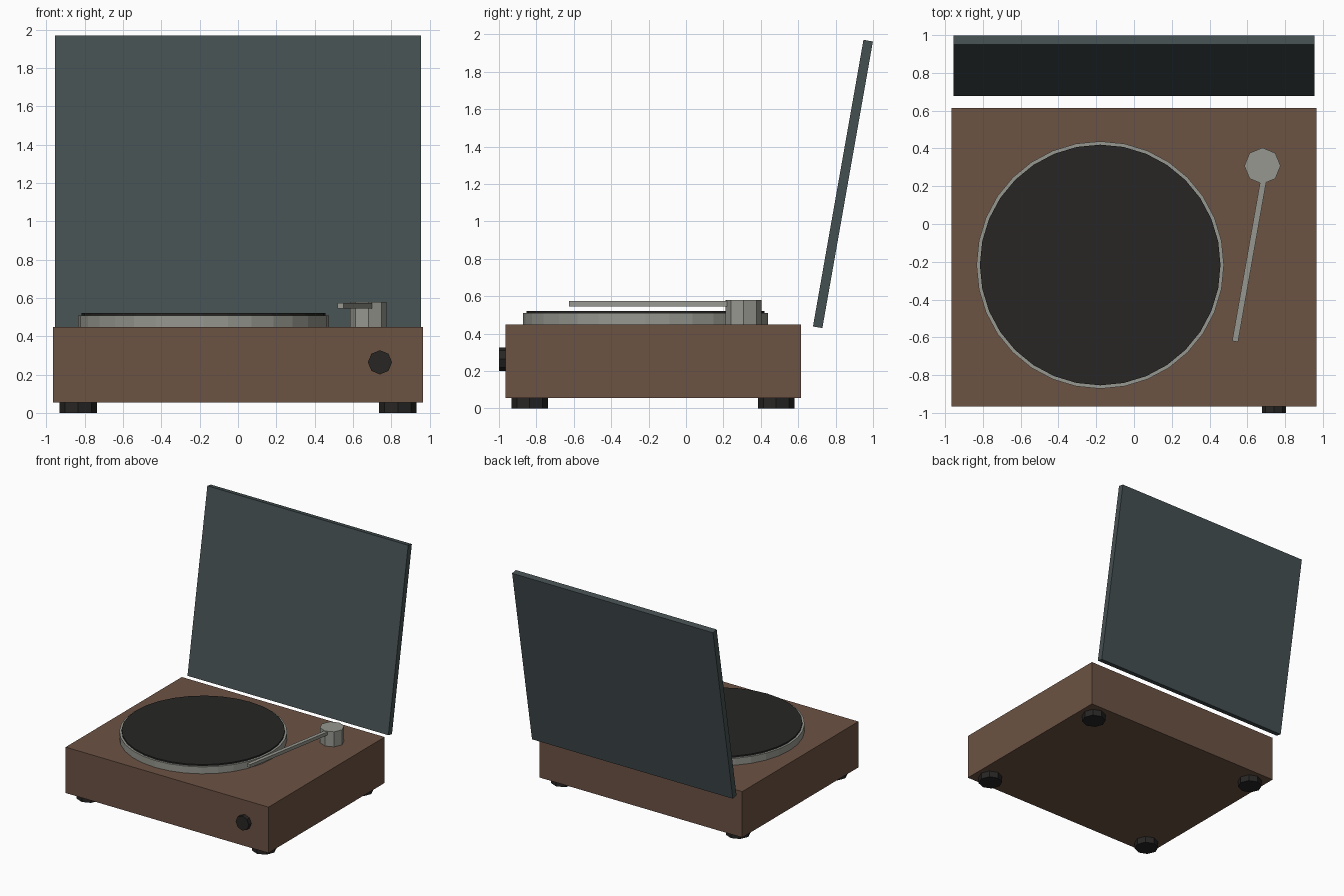
import bpy
from math import radians, sin, cos

if "Cube" in bpy.data.objects:
    bpy.data.objects.remove(bpy.data.objects["Cube"])


def material(name, rgb):
    m = bpy.data.materials.new(name)
    m.diffuse_color = (*rgb, 1)
    m.use_nodes = True
    m.node_tree.nodes["Principled BSDF"].inputs["Base Color"].default_value = m.diffuse_color
    return m


WOOD = material("wood", (0.15, 0.085, 0.057))
BLACK = material("black", (0.02, 0.019, 0.018))
METAL = material("metal", (0.31, 0.31, 0.28))
SMOKE = material("smoked_plastic", (0.06, 0.08, 0.083))


def finish(name, mat):
    o = bpy.context.object
    o.name = name
    o.data.materials.append(mat)
    return o


def box(name, centre, size, mat, rot=(0, 0, 0)):
    bpy.ops.mesh.primitive_cube_add(size=1, location=centre, rotation=rot)
    o = finish(name, mat)
    o.scale = size
    return o


def disc(name, centre, radius, height, sides, mat, rot=(0, 0, 0)):
    bpy.ops.mesh.primitive_cylinder_add(vertices=sides, radius=radius, depth=height,
                                        location=centre, rotation=rot)
    return finish(name, mat)


# Wooden plinth
box("plinth", (0, -0.175, 0.252), (1.932, 1.58, 0.395), WOOD)

# Four octagonal feet
for side, x in (("left", -0.834), ("right", 0.834)):
    for end, y in (("front", -0.836), ("back", 0.482)):
        disc(f"foot_{end}_{side}", (x, y, 0.0285), 0.097, 0.057, 8, BLACK)

# Platter with record
disc("platter", (-0.179, -0.217, 0.478), 0.655, 0.062, 32, METAL)
disc("record", (-0.179, -0.217, 0.514), 0.637, 0.014, 32, BLACK)

# Tonearm pivot and arm, swung 10 degrees
disc("tonearm_pivot", (0.68, 0.308, 0.513), 0.096, 0.132, 8, METAL)
swing, length = radians(10), 0.91
tip = (0.535, -0.622)
box("tonearm", (tip[0] + sin(swing) * length / 2, tip[1] + cos(swing) * length / 2, 0.56),
    (0.032, length, 0.028), METAL, (0, 0, -swing))

# Front knob
disc("knob", (0.741, -0.98, 0.264), 0.063, 0.04, 8, BLACK, (radians(90), 0, 0))

# Open dust cover, leaning back 10 degrees
box("dust_cover", (0, 0.839, 1.2), (1.913, 0.051, 1.556), SMOKE, (radians(-10), 0, 0))
